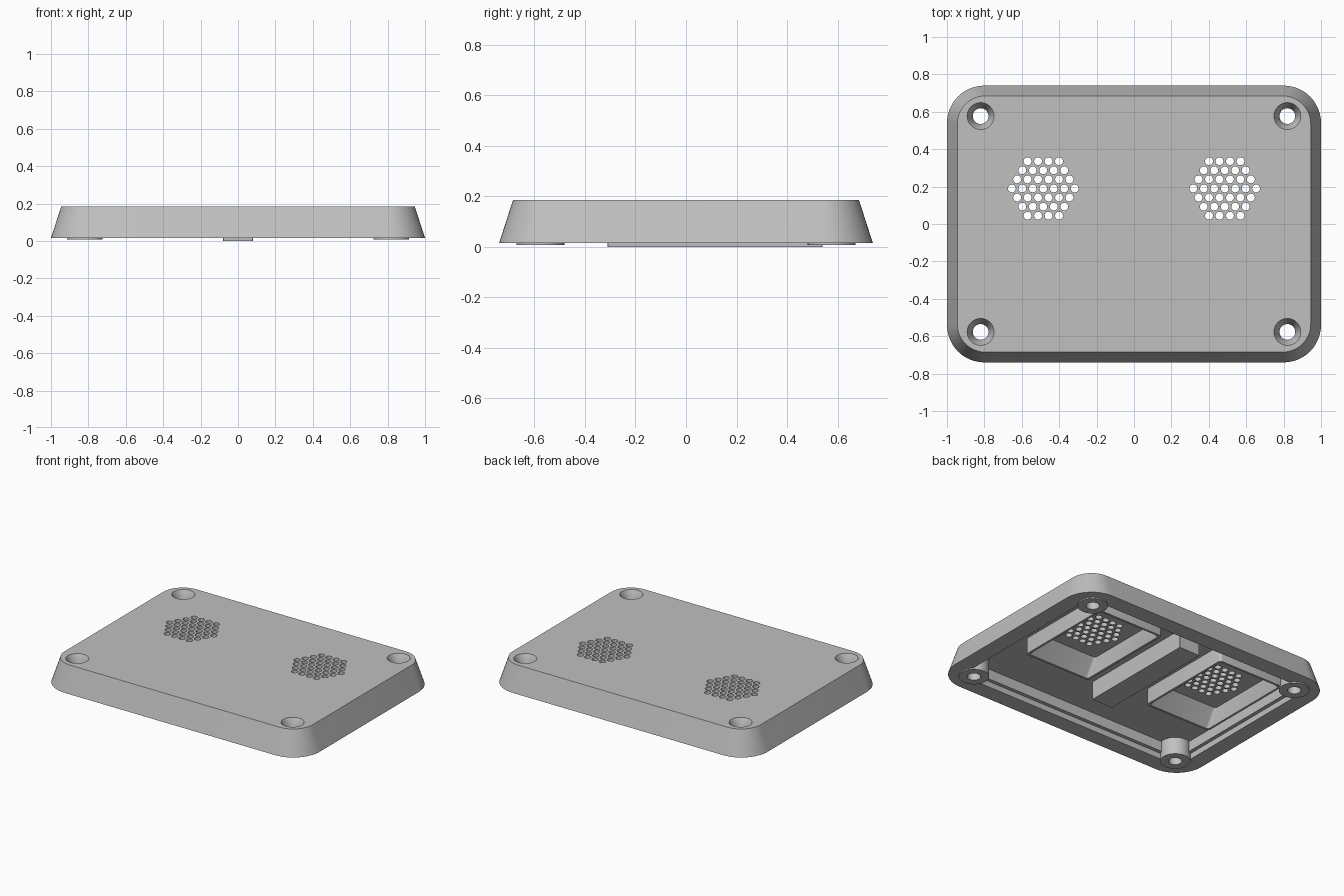
import bpy, bmesh, math

cube = bpy.data.objects.get("Cube")
if cube:
    bpy.data.objects.remove(cube, do_unlink=True)

grey = bpy.data.materials.new("plain_grey")
grey.use_nodes = True
grey.diffuse_color = (0.53, 0.53, 0.53, 1)
grey.node_tree.nodes["Principled BSDF"].inputs["Base Color"].default_value = grey.diffuse_color

RIM, CEILING, TOP = 0.015, 0.125, 0.185
EMBED = CEILING + 0.005      # inner parts sink slightly into the top plate


def rounded_rect(hx, hy, r, z, cx=0, cy=0, steps=12):
    """Ring of points around a rectangle with round corners."""
    ring = []
    for i, (sx, sy) in enumerate([(1, 1), (-1, 1), (-1, -1), (1, -1)]):
        for s in range(steps + 1):
            a = (i + s / steps) * math.pi / 2
            ring.append((cx + sx * (hx - r) + r * math.cos(a),
                         cy + sy * (hy - r) + r * math.sin(a), z))
    return ring


def circle(r, z, cx, cy, n=40):
    return [(cx + r * math.cos(2 * math.pi * i / n),
             cy + r * math.sin(2 * math.pi * i / n), z) for i in range(n)]


def loft(bm, rings, closed_loop=False):
    """Skin rings in order; cap both ends, or join the last ring to the first."""
    vs = [[bm.verts.new(p) for p in ring] for ring in rings]
    n = len(vs[0])
    pairs = list(zip(vs, vs[1:]))
    if closed_loop:
        pairs.append((vs[-1], vs[0]))
    else:
        bm.faces.new(vs[0])
        bm.faces.new(vs[-1])
    for a, b in pairs:
        for i in range(n):
            j = (i + 1) % n
            bm.faces.new((a[i], a[j], b[j], b[i]))


def finish(bm, name):
    bmesh.ops.recalc_face_normals(bm, faces=bm.faces)
    me = bpy.data.meshes.new(name)
    bm.to_mesh(me)
    bm.free()
    me.materials.append(grey)
    ob = bpy.data.objects.new(name, me)
    bpy.context.collection.objects.link(ob)
    return ob


def smooth(ob):
    bpy.ops.object.select_all(action='DESELECT')
    ob.select_set(True)
    bpy.context.view_layer.objects.active = ob
    bpy.ops.object.shade_smooth_by_angle(angle=math.radians(30))


def part(name, rings, closed_loop=False):
    bm = bmesh.new()
    loft(bm, rings, closed_loop)
    ob = finish(bm, name)
    smooth(ob)
    return ob


# Tapered shell with a stepped lip, hollow from below
bm = bmesh.new()
loft(bm, [rounded_rect(0.86, 0.60, 0.08, CEILING),
          rounded_rect(0.86, 0.60, 0.08, 0.055),
          rounded_rect(0.885, 0.625, 0.10, 0.055),
          rounded_rect(0.885, 0.625, 0.10, RIM),
          rounded_rect(1.0, 0.74, 0.20, RIM),
          rounded_rect(0.945, 0.685, 0.15, TOP)])
shell = finish(bm, "cover_shell")

# Cutter: countersunk screw holes and hexagonal grilles
BOSS_X, BOSS_Y, HOLE_R = 0.82, 0.577, 0.042
GRILLE_X, GRILLE_Y, PITCH = 0.485, 0.19, 0.056
bm = bmesh.new()
for sx in (-1, 1):
    for sy in (-1, 1):
        x, y = sx * BOSS_X, sy * BOSS_Y
        loft(bm, [circle(HOLE_R, -0.1, x, y), circle(HOLE_R, EMBED, x, y),
                  circle(0.072, TOP, x, y), circle(0.072, 0.25, x, y)])
    for row in range(-3, 4):
        count = 7 - abs(row)
        for k in range(count):
            x = sx * GRILLE_X + (k - (count - 1) / 2) * PITCH
            y = GRILLE_Y + row * PITCH * math.sqrt(3) / 2
            loft(bm, [circle(0.021, 0.09, x, y, 20), circle(0.021, 0.25, x, y, 20)])
cutter = finish(bm, "hole_cutter")
cutter.hide_render = True

mod = shell.modifiers.new("holes", 'BOOLEAN')
mod.operation = 'DIFFERENCE'
mod.solver = 'EXACT'
mod.object = cutter
bpy.context.view_layer.update()
cut_mesh = bpy.data.meshes.new_from_object(
    shell.evaluated_get(bpy.context.evaluated_depsgraph_get()))
shell.modifiers.clear()
shell.data = cut_mesh
bpy.data.objects.remove(cutter, do_unlink=True)
smooth(shell)

for sx, side in ((1, "left"), (-1, "right")):
    # Hollow screw bosses in the corners
    for sy, end in ((-1, "front"), (1, "back")):
        x, y = sx * BOSS_X, sy * BOSS_Y
        part(f"screw_boss_{end}_{side}",
             [circle(0.095, EMBED, x, y), circle(0.095, 0.007, x, y),
              circle(HOLE_R, 0.007, x, y), circle(HOLE_R, EMBED, x, y)], True)

    # Open speaker box around each grille, front and back walls sloping inward
    def box_ring(hx, hy, z):
        return rounded_rect(hx, hy, 0.02, z, sx * 0.49, 0.195, 4)
    part(f"speaker_box_{side}",
         [box_ring(0.253, 0.36, EMBED), box_ring(0.253, 0.36, RIM),
          box_ring(0.238, 0.345, RIM), box_ring(0.228, 0.255, EMBED)], True)

# Central support bar
part("centre_bar", [rounded_rect(0.08, 0.425, 0.002, z, 0, 0.115, 1) for z in (0, EMBED)])
